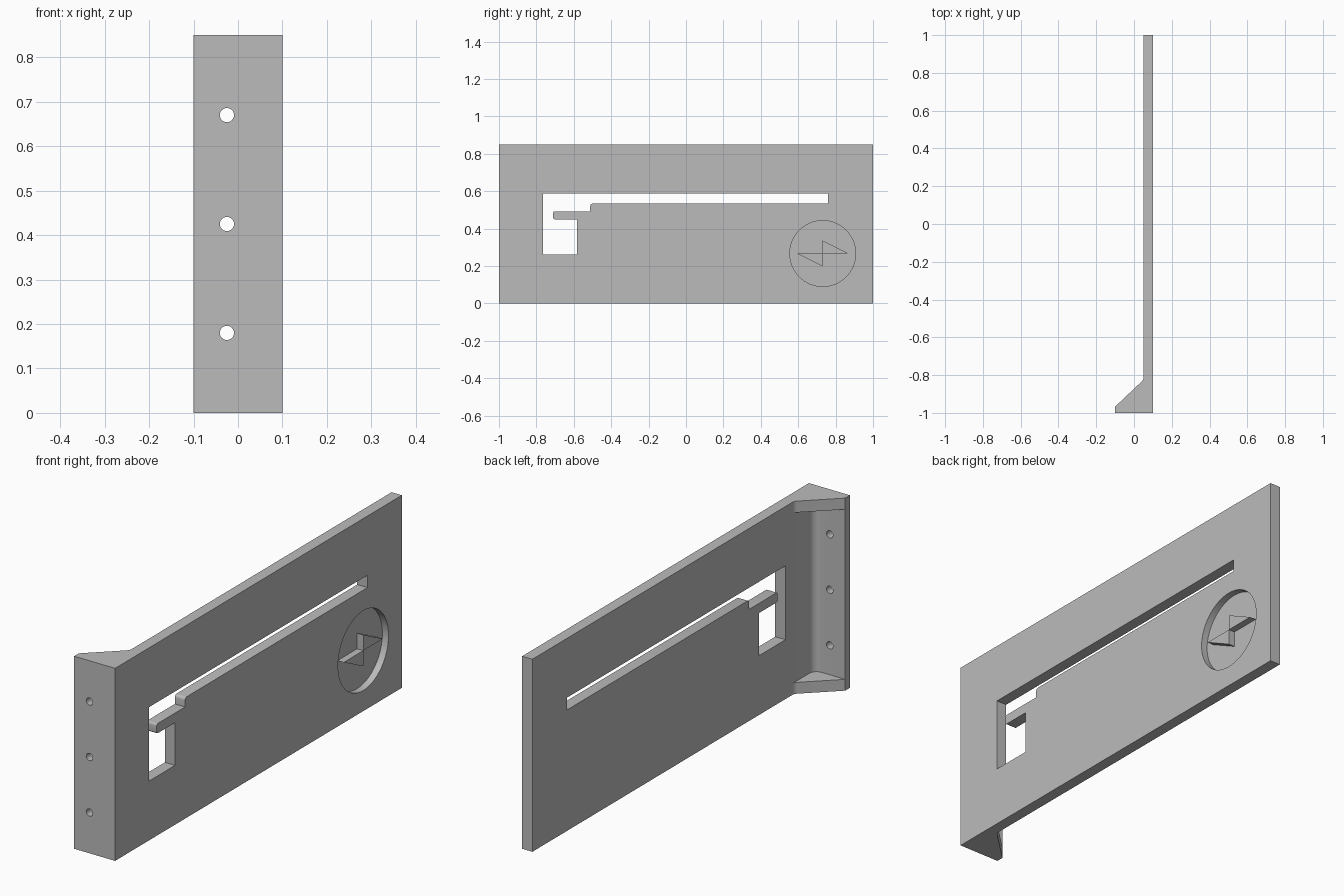
import bpy, bmesh, math
from mathutils import Vector

cube = bpy.data.objects.get("Cube")
if cube:
    bpy.data.objects.remove(cube, do_unlink=True)

HEIGHT = 0.85
FACE, INNER = 0.10, 0.05        # outer and inner x of the plate
RECESS = 0.03

grey = bpy.data.materials.new("plain grey")
grey.use_nodes = True
grey.diffuse_color = (0.5, 0.5, 0.5, 1)
grey.node_tree.nodes["Principled BSDF"].inputs["Base Color"].default_value = (0.5, 0.5, 0.5, 1)


def rounded(points, steps=8):
    """Turn (a, b) or (a, b, radius) corners into an outline with filleted corners."""
    out = []
    for i, p in enumerate(points):
        c = Vector(p[:2])
        if len(p) == 2:
            out.append(c)
            continue
        u = (Vector(points[i - 1][:2]) - c).normalized()
        v = (Vector(points[(i + 1) % len(points)][:2]) - c).normalized()
        half = u.angle(v) / 2
        centre = c + (u + v).normalized() * p[2] / math.sin(half)
        start = c + u * p[2] / math.tan(half) - centre
        end = c + v * p[2] / math.tan(half) - centre
        sweep = math.pi - 2 * half
        for k in range(steps + 1):
            t = k / steps
            out.append(centre + (start * math.sin((1 - t) * sweep)
                                 + end * math.sin(t * sweep)) / math.sin(sweep))
    return out


def prism(name, outline, axis, lo, hi):
    """Extrude an outline along x, y or z (outline is in the other two axes)."""
    place = {"x": lambda p: (lo, p[0], p[1]),
             "y": lambda p: (p[0], lo, p[1]),
             "z": lambda p: (p[0], p[1], lo)}[axis]
    bm = bmesh.new()
    face = bm.faces.new([bm.verts.new(place(p)) for p in outline])
    new = bmesh.ops.extrude_face_region(bm, geom=[face])["geom"]
    shift = Vector([hi - lo if a == axis else 0 for a in "xyz"])
    bmesh.ops.translate(bm, vec=shift, verts=[g for g in new if isinstance(g, bmesh.types.BMVert)])
    bmesh.ops.recalc_face_normals(bm, faces=bm.faces)
    mesh = bpy.data.meshes.new(name)
    bm.to_mesh(mesh)
    bm.free()
    mesh.materials.append(grey)
    ob = bpy.data.objects.new(name, mesh)
    bpy.context.collection.objects.link(ob)
    return ob


def circle(a, b, radius, count):
    return [(a + radius * math.cos(2 * math.pi * k / count),
             b + radius * math.sin(2 * math.pi * k / count)) for k in range(count)]


def cut(target, cutter):
    bpy.context.view_layer.objects.active = target
    mod = target.modifiers.new("cut", "BOOLEAN")
    mod.operation, mod.solver, mod.object = "DIFFERENCE", "EXACT", cutter
    bpy.ops.object.modifier_apply(modifier=mod.name)
    bpy.data.objects.remove(cutter, do_unlink=True)


# Plate with its mounting flange and sloped end, as one extruded profile
profile = rounded([(FACE, -1), (FACE, 1), (INNER, 1), (INNER, -0.825, 0.03),
                   (-0.1, -0.967), (-0.1, -1)])
bracket = prism("bracket_plate", profile, "z", 0, HEIGHT)

# Hollow behind the flange, leaving a gusset at top and bottom
gusset_end = max(p[1] for p in profile if p[1] < 0)
hollow = rounded([(-0.2, -0.967), (INNER, -0.967, 0.035), (INNER, gusset_end), (-0.2, gusset_end)])
cut(bracket, prism("hollow_cutter", hollow, "z", 0.05, HEIGHT - 0.05))

# Window and long slot, with a rounded tongue between them
slot = rounded([(-0.765, 0.588), (0.76, 0.588), (0.76, 0.534), (-0.512, 0.534, 0.012),
                (-0.512, 0.493), (-0.71, 0.493, 0.008), (-0.71, 0.45, 0.008),
                (-0.582, 0.45), (-0.582, 0.262), (-0.765, 0.262)], 4)
cut(bracket, prism("slot_cutter", slot, "x", 0, 0.2))

# Screw holes through the flange
for z in (0.18, 0.425, 0.67):
    cut(bracket, prism("hole_cutter", circle(-0.025, z, 0.016, 24), "y", -1.1, -0.9))

# Round recess in the outer face
ey, ez = 0.731, 0.267
cut(bracket, prism("recess_cutter", circle(ey, ez, 0.176, 64), "x", FACE - RECESS, 0.2))

bpy.ops.object.select_all(action="DESELECT")
bracket.select_set(True)
bpy.context.view_layer.objects.active = bracket
bpy.ops.object.shade_smooth_by_angle(angle=math.radians(30))

# Pair of raised triangles standing in the recess
for side, name in ((1, "upper_raised_triangle"), (-1, "lower_raised_triangle")):
    tri = [(ey, ez), (ey + side * 0.137, ez), (ey, ez + side * 0.069)]
    prism(name, tri, "x", FACE - RECESS, FACE)
